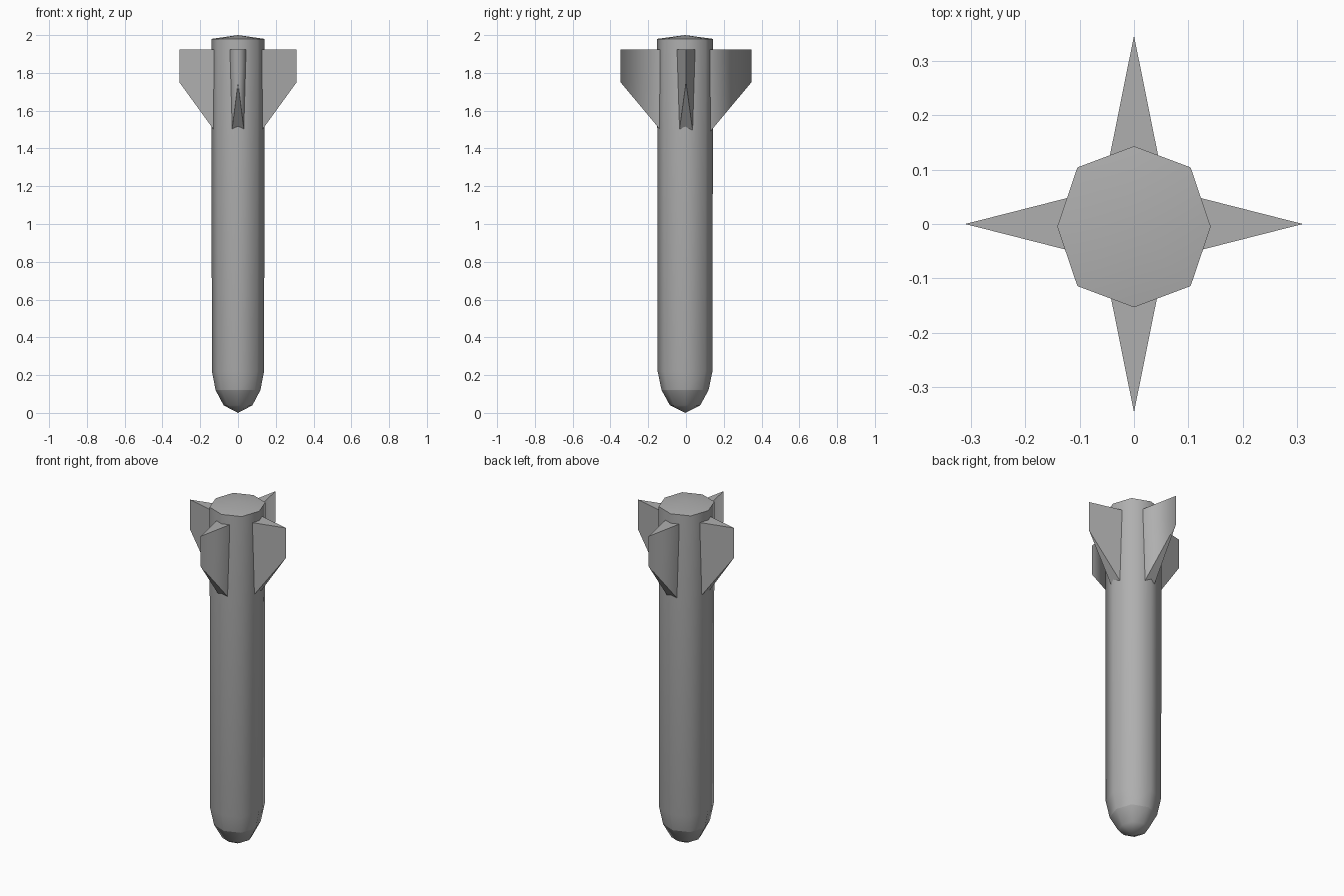
import bpy
import math
from mathutils import Matrix

if "Cube" in bpy.data.objects:
    bpy.data.objects.remove(bpy.data.objects["Cube"])

# Octagon cross-section (unit scale) and the offset of its centre
OCT = [(0.141, 0), (0.104, 0.109), (0, 0.148), (-0.104, 0.109),
       (-0.141, 0), (-0.104, -0.109), (0, -0.148), (0.104, -0.109)]
CY = -0.005

grey = bpy.data.materials.new("dark_grey")
grey.diffuse_color = (0.43, 0.43, 0.43, 1)
grey.use_nodes = True
grey.node_tree.nodes["Principled BSDF"].inputs["Base Color"].default_value = grey.diffuse_color


def make_object(name, verts, faces):
    mesh = bpy.data.meshes.new(name)
    mesh.from_pydata(verts, [], faces)
    mesh.materials.append(grey)
    obj = bpy.data.objects.new(name, mesh)
    bpy.context.collection.objects.link(obj)
    return obj


def lathe(name, rings, bottom=None, top=None):
    """Stack octagon rings (scale, z), closing the ends with pointed fans."""
    n = len(OCT)
    verts = [(x * s, y * s + CY, z) for s, z in rings for x, y in OCT]
    faces = [(r * n + i, r * n + (i + 1) % n, (r + 1) * n + (i + 1) % n, (r + 1) * n + i)
             for r in range(len(rings) - 1) for i in range(n)]
    if bottom is not None:
        verts.append((0, CY, bottom))
        faces += [((i + 1) % n, i, len(verts) - 1) for i in range(n)]
    if top is not None:
        base = (len(rings) - 1) * n
        verts.append((0, CY, top))
        faces += [(base + i, base + (i + 1) % n, len(verts) - 1) for i in range(n)]
    obj = make_object(name, verts, faces)
    bpy.ops.object.select_all(action='DESELECT')
    obj.select_set(True)
    bpy.context.view_layer.objects.active = obj
    bpy.ops.object.shade_smooth_by_angle(angle=math.radians(65))
    return obj


def fin(name, angle, tip, low_z):
    """Wedge fin with a narrow outer edge, its root buried in the body."""
    verts = [(0.09, -0.056, 1.925), (0.09, 0.056, 1.925), (tip, 0, 1.925),
             (0.10, -0.040, low_z), (0.10, 0.040, low_z), (tip, 0, 1.75)]
    faces = [(0, 2, 1), (3, 4, 5), (0, 3, 5, 2), (1, 2, 5, 4), (0, 1, 4, 3)]
    front_or_back = angle % 180 != 0
    if front_or_back:
        verts = [(x, y * 0.92, z) for x, y, z in verts]
    obj = make_object(name, verts, faces)
    # Side faces of the front and back fins blend over the outer edge
    for i in (2, 3):
        obj.data.polygons[i].use_smooth = front_or_back
    for i in (0, 1, 4):
        obj.data.polygons[i].use_smooth = False
    obj.data.transform(Matrix.Rotation(math.radians(angle), 4, 'Z'))
    return obj


# Body tube with shallow pointed tail cap
lathe("body", [(0.84, 0.12), (0.98, 0.22), (1, 1.98)], top=2.0)

# Rounded nose at the bottom
lathe("nose", [(0.54, 0.04), (0.84, 0.12)], bottom=0.0)

# Four tail fins, the front and back pair slightly longer
for label, angle, tip, low_z in [("right", 0, 0.31, 1.46), ("back", 90, 0.346, 1.455),
                                 ("left", 180, 0.31, 1.46), ("front", 270, 0.346, 1.455)]:
    fin(label + "_fin", angle, tip, low_z)
